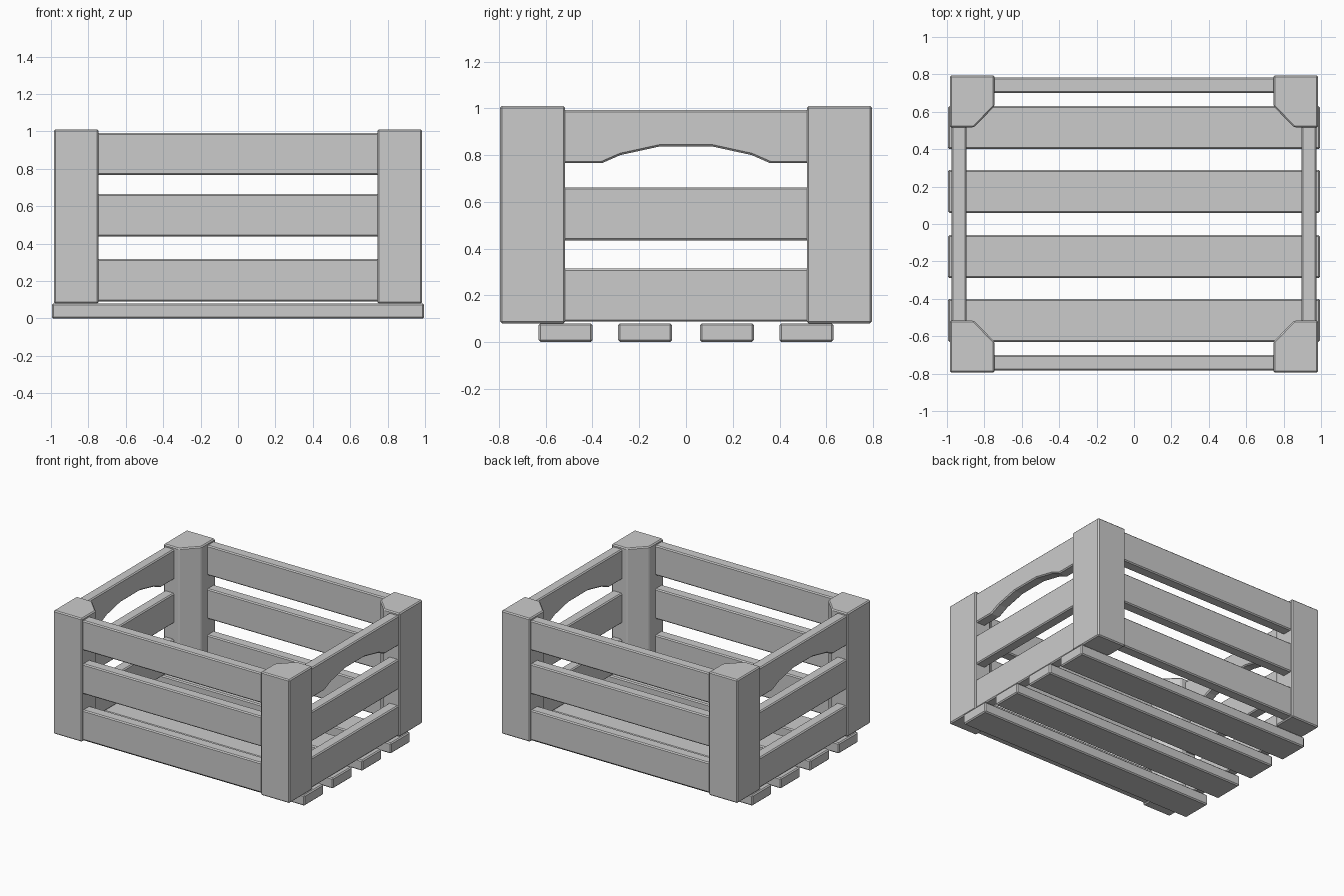
import bpy, bmesh
from mathutils import Vector

if "Cube" in bpy.data.objects:
    bpy.data.objects.remove(bpy.data.objects["Cube"])


def prism(name, profile, to3d, depth, bevel=0.008):
    """Extrude a closed 2D profile along a depth vector and soften its edges."""
    bm = bmesh.new()
    face = bm.faces.new([bm.verts.new(to3d(a, b)) for a, b in profile])
    ext = bmesh.ops.extrude_face_region(bm, geom=[face])
    bmesh.ops.translate(bm, vec=Vector(depth),
                        verts=[v for v in ext["geom"] if isinstance(v, bmesh.types.BMVert)])
    if face.is_valid is False or len([f for f in bm.faces if len(f.verts) == len(profile)]) < 2:
        bm.faces.new(face.verts)
    bmesh.ops.recalc_face_normals(bm, faces=bm.faces)
    mesh = bpy.data.meshes.new(name)
    bm.to_mesh(mesh)
    bm.free()
    obj = bpy.data.objects.new(name, mesh)
    bpy.context.collection.objects.link(obj)
    mod = obj.modifiers.new("edge_bevel", "BEVEL")
    mod.width = bevel
    mod.segments = 1
    mod.limit_method = "ANGLE"
    mod.angle_limit = 0.7
    return obj


def rect(a0, a1, b0, b1):
    return [(a0, b0), (a1, b0), (a1, b1), (a0, b1)]


# Corner posts with a chamfered inner edge
post = [(0.985, 0.795), (0.745, 0.795), (0.745, 0.63), (0.855, 0.517), (0.985, 0.517)]
for sx, xn in ((-1, "left"), (1, "right")):
    for sy, yn in ((-1, "front"), (1, "back")):
        prism(f"{yn}_{xn}_post", post,
              lambda a, b: (sx * a, sy * b, 0.08), (0, 0, 0.93))

# Floor slats
for i, y in enumerate((-0.515, -0.175, 0.175, 0.515)):
    prism(f"floor_slat_{i + 1}", rect(-0.995, 0.995, y - 0.115, y + 0.115),
          lambda a, b: (a, b, 0.0), (0, 0, 0.08))

# Front and back slats
levels = (("lower", 0.09, 0.317), ("middle", 0.438, 0.665), ("upper", 0.767, 0.992))
for sy, yn in ((-1, "front"), (1, "back")):
    for label, z0, z1 in levels:
        prism(f"{yn}_{label}_slat", rect(-0.80, 0.80, z0, z1),
              lambda a, b: (a, sy * 0.70, b), (0, sy * 0.083, 0))

# End slats, the upper one cut with a hand-hold arch
arch = [(0.36, 0.765), (0.28, 0.80), (0.115, 0.836)]
handle = ([(-0.57, 0.992), (-0.57, 0.765)] + [(-y, z) for y, z in arch]
          + arch[::-1] + [(0.57, 0.765), (0.57, 0.992)])
for sx, xn in ((-1, "left"), (1, "right")):
    for label, z0, z1 in levels:
        shape = handle if label == "upper" else rect(-0.57, 0.57, z0 - 0.003, z1 - 0.003)
        prism(f"{xn}_{label}_slat", shape,
              lambda a, b: (sx * 0.895, a, b), (sx * 0.08, 0, 0))
